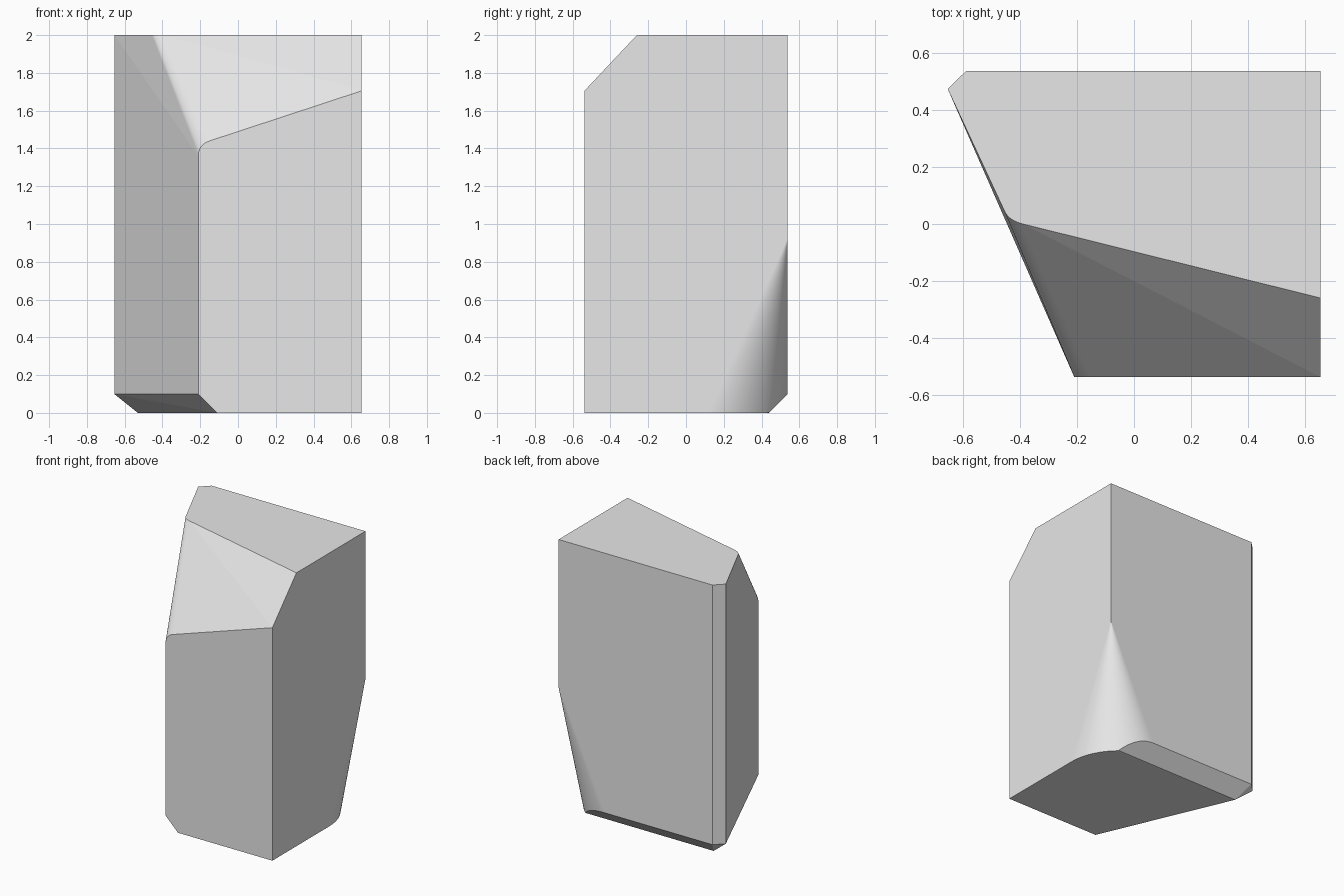
import bpy, bmesh, math
from mathutils import Vector

cube = bpy.data.objects.get("Cube")
if cube:
    bpy.data.objects.remove(cube, do_unlink=True)

W, D, H = 0.655, 0.538, 2.0      # half width, half depth, height
CH = 0.1                         # bottom chamfer size
APEX, R = 0.92, 0.42             # tapered corner: start height, radius at base


def rounded(a, corner, b, steps=8):
    """Points of a rounded corner from a to b."""
    a, corner, b = Vector(a), Vector(corner), Vector(b)
    return [a.lerp(corner, i / steps).lerp(corner.lerp(b, i / steps), i / steps)
            for i in range(steps + 1)]


def tapered_corner(steps=36):
    """Conical rounding of the back left corner, trimmed by the back chamfer."""
    pts = [Vector((W, D, APEX))]
    for i in range(steps + 1):
        ang = math.pi / 2 * i / steps
        k = 1 - math.sin(ang)
        z = max(0, (CH - R * k) / (1 - R * k / APEX))
        r = R * (1 - z / APEX)
        pts.append(Vector((W - r + r * math.cos(ang), D - r * k, z)))
    return pts


# Outline of the block: bottom, chamfer top and flat roof
points = [Vector(p) for p in (
    (W, -D, 0), (-0.11, -D, 0), (-0.53, D - CH, 0),
    (-0.21, -D, CH), (-W, 0.475, CH), (-0.59, D, CH),
    (-W, 0.475, H), (-0.59, D, H), (W, D, H),
    (W, -0.26, H), (W, -D, 1.705))]
points += tapered_corner()

# Rounded ridge where the sloping cut meets the slanted side
points += rounded((-0.39, 0, H), (-0.44, 0.0125, H), (-0.455, 0.045, H))
points += rounded((-0.15, -D, 1.44), (-0.21, -D, 1.42), (-0.21, -D, 1.36))

# Wrap the outline in a closed convex body
bm = bmesh.new()
for p in points:
    bm.verts.new(p)
bmesh.ops.convex_hull(bm, input=bm.verts[:])
bmesh.ops.delete(bm, geom=[v for v in bm.verts if not v.link_faces], context='VERTS')
bmesh.ops.dissolve_limit(bm, angle_limit=math.radians(0.3),
                         verts=bm.verts[:], edges=bm.edges[:])
bmesh.ops.recalc_face_normals(bm, faces=bm.faces[:])
mesh = bpy.data.meshes.new("cut_block")
bm.to_mesh(mesh)
bm.free()

block = bpy.data.objects.new("cut_block", mesh)
bpy.context.collection.objects.link(block)

# Plain grey material
grey = bpy.data.materials.new("light_grey")
grey.use_nodes = True
color = (0.8, 0.8, 0.8, 1)
grey.diffuse_color = color
grey.node_tree.nodes["Principled BSDF"].inputs["Base Color"].default_value = color
mesh.materials.append(grey)
